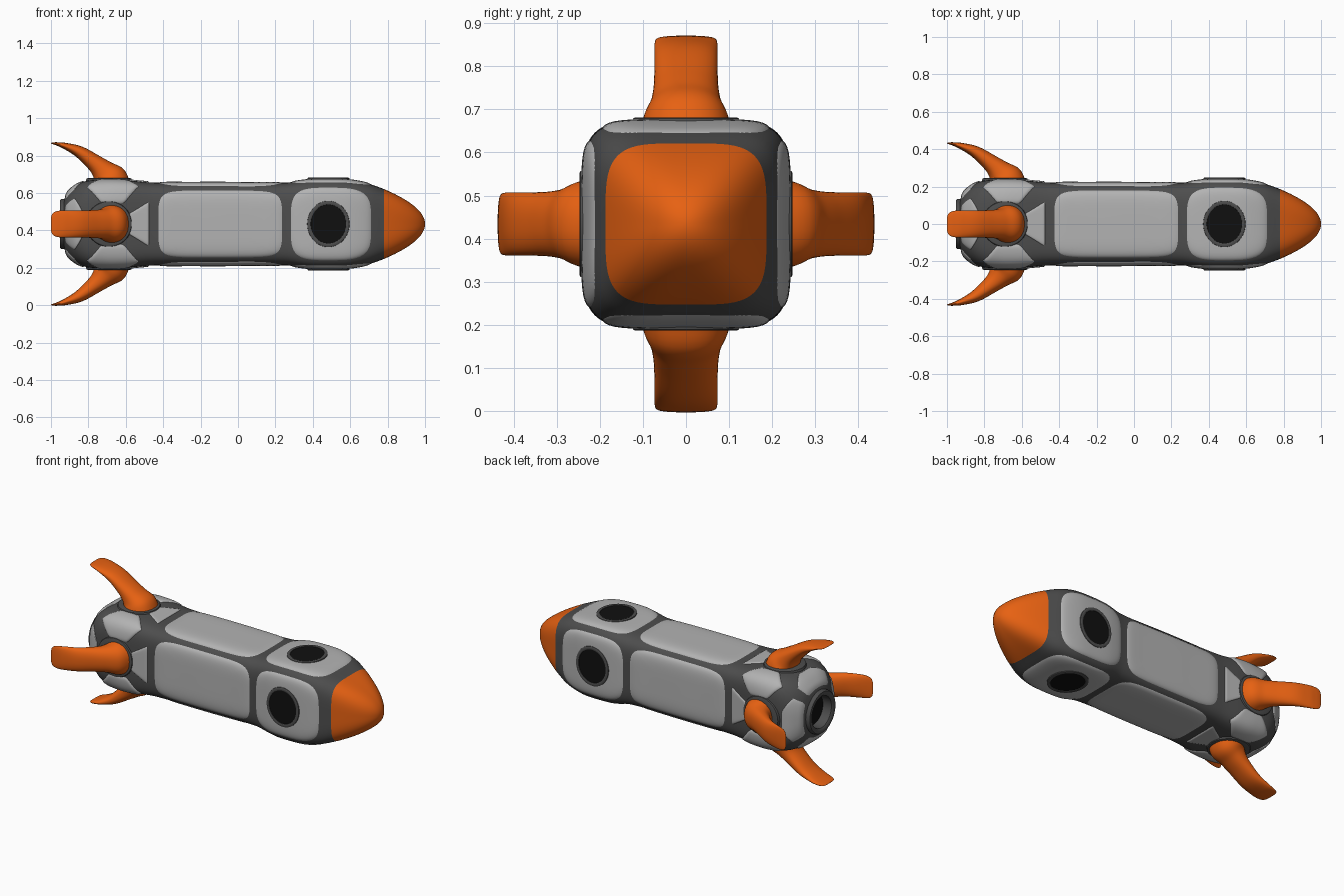
import bpy, bmesh, math
from mathutils import Matrix, Vector

if "Cube" in bpy.data.objects:
    bpy.data.objects.remove(bpy.data.objects["Cube"])

CZ = 0.434  # height of the rocket's long axis


def material(name, rgb):
    m = bpy.data.materials.new(name)
    m.diffuse_color = (*rgb, 1)
    m.use_nodes = True
    m.node_tree.nodes["Principled BSDF"].inputs["Base Color"].default_value = m.diffuse_color
    return m


ORANGE = material("orange", (0.8, 0.12, 0.006))
LIGHT = material("light_grey", (0.45, 0.45, 0.45))
DARK = material("dark_grey", (0.075, 0.075, 0.075))
BLACK = material("black", (0.005, 0.005, 0.005))


def interp(keys, x):
    """Smooth curve through rows of (x, value, value...)."""
    i = 0
    while i < len(keys) - 2 and x > keys[i + 1][0]:
        i += 1
    a, b = keys[i], keys[i + 1]
    p, q = keys[max(i - 1, 0)], keys[min(i + 2, len(keys) - 1)]
    d = b[0] - a[0]
    u = (x - a[0]) / d
    out = []
    for j in range(1, len(a)):
        ma = (b[j] - p[j]) / (b[0] - p[0]) * d
        mb = (q[j] - a[j]) / (q[0] - a[0]) * d
        out.append((2*u**3 - 3*u*u + 1) * a[j] + (u**3 - 2*u*u + u) * ma
                   + (3*u*u - 2*u**3) * b[j] + (u**3 - u*u) * mb)
    return out


def grid_object(name, rows, mat, closed=False, cap=False):
    """Skin rows of points; closed joins each row into a ring."""
    bm = bmesh.new()
    vs = [[bm.verts.new(p) for p in r] for r in rows]
    n = len(rows[0])
    for r0, r1 in zip(vs, vs[1:]):
        for j in range(n if closed else n - 1):
            k = (j + 1) % n
            bm.faces.new((r0[j], r0[k], r1[k], r1[j]))
    if cap:
        bm.faces.new(vs[0])
        bm.faces.new(vs[-1])
    bmesh.ops.remove_doubles(bm, verts=bm.verts, dist=1e-5)
    bmesh.ops.recalc_face_normals(bm, faces=bm.faces)
    # face away from the long axis
    out = 0
    for f in bm.faces:
        c = f.calc_center_median()
        out += f.calc_area() * f.normal.dot(Vector((0, c.y, c.z - CZ)))
    if out < 0:
        bmesh.ops.reverse_faces(bm, faces=bm.faces)
    me = bpy.data.meshes.new(name)
    bm.to_mesh(me)
    bm.free()
    me.materials.append(mat)
    ob = bpy.data.objects.new(name, me)
    bpy.context.collection.objects.link(ob)
    return ob


# Hull: x, half size, squareness of the section
HULL = [(-0.935, 0.11, 2.1), (-0.925, 0.15, 2.3), (-0.9, 0.183, 2.8), (-0.86, 0.212, 3.4),
        (-0.8, 0.232, 4.2), (-0.7, 0.238, 4.8), (-0.6, 0.234, 5.2), (-0.45, 0.222, 5.2),
        (-0.1, 0.220, 5.2), (0.25, 0.221, 5.2), (0.38, 0.235, 5.8), (0.5, 0.237, 6),
        (0.6, 0.233, 5.8), (0.7, 0.215, 5), (0.78, 0.187, 4.2)]


def hull(x, ang, off=0.0):
    """Point on the rounded square hull at station x and angle (radians)."""
    if x > 0.78:
        u = max(0, (1 - x) / 0.22)
        h, n = 0.187 * math.sqrt(u), 2.2 + 2.0 * u
    else:
        h, n = interp(HULL, x)
    c, s = math.cos(ang), math.sin(ang)
    r = (h + off) / (abs(c)**n + abs(s)**n)**(1 / n)
    return Vector((x, r * c, CZ + r * s))


def loft(name, xs, mat):
    ring = [2 * math.pi * i / 160 for i in range(160)]
    return grid_object(name, [[hull(x, a) for a in ring] for x in xs], mat, closed=True)


def panel(name, side, shape, power=5, off=0.006, res=28):
    """Raised softly rounded panel; shape maps (s, t) in -1..1 to (x, degrees)."""
    rows = []
    for i in range(res + 1):
        row = []
        for j in range(res + 1):
            # denser samples near the rim
            s = math.sin((i / res - 0.5) * math.pi)
            t = math.sin((j / res - 0.5) * math.pi)
            p = max(abs(s), abs(t))
            if p > 0:
                k = p / (abs(s)**power + abs(t)**power)**(1 / power)
                s, t = s * k, t * k
            x, deg = shape(s, t)
            row.append(hull(x, math.radians(deg + side * 90), off * (1 - 1.2 * p**16)))
        rows.append(row)
    return grid_object(name, rows, LIGHT)


def lathe(name, profile, mat, place, sx=1.0, seg=64):
    """Spin (radius, height) around local +y, then place it."""
    rows = []
    for r, h in profile:
        rows.append([place @ Vector((r * sx * math.cos(a), h, r * math.sin(a)))
                     for a in (2 * math.pi * i / seg for i in range(seg))])
    return grid_object(name, rows, mat, closed=True)


# Hull and nose cone
loft("hull", [-0.935 + 1.715 * i / 120 for i in range(121)], DARK)
loft("nose_cone", [0.78 + 0.22 * math.sin(i / 24 * math.pi / 2) for i in range(25)], ORANGE)

# Fin: step, x, distance from axis, half thickness, half width
FIN = [(0, -0.685, 0.215, 0.108, 0.108), (1, -0.692, 0.245, 0.096, 0.098),
       (2, -0.714, 0.275, 0.070, 0.083), (3, -0.757, 0.318, 0.049, 0.075),
       (4, -0.842, 0.382, 0.033, 0.073), (5, -0.915, 0.414, 0.019, 0.073),
       (6, -0.962, 0.427, 0.010, 0.070), (7, -0.990, 0.4315, 0.005, 0.058),
       (8, -1.0, 0.433, 0.001, 0.035)]


def fin(name, rot):
    rows = []
    for i in range(49):
        k = i / 6
        x, r, th, w = interp(FIN, k)
        x0, r0 = interp(FIN, max(k - 0.1, 0))[:2]
        x1, r1 = interp(FIN, min(k + 0.1, 8))[:2]
        d = Vector((r1 - r0, x0 - x1)).normalized()  # across the spine
        row = []
        for j in range(40):
            a = 2 * math.pi * j / 40
            c, s = math.cos(a), math.sin(a)
            q = (abs(c)**2.3 + abs(s)**2.3)**(-1 / 2.3)
            row.append(rot @ Vector((x + d.x * th * q * c, r + d.y * th * q * c, w * q * s)))
        rows.append(row)
    return grid_object(name, rows, ORANGE, closed=True, cap=True)


# Everything that repeats on the four sides
for side, label in enumerate(("back", "top", "front", "bottom")):
    turn = Matrix.Translation((0, 0, CZ)) @ Matrix.Rotation(side * math.pi / 2, 4, 'X')
    # hull panels
    panel(label + "_mid_panel", side, lambda s, t: (-0.095 + 0.335 * s, 42 * t), 6)
    panel(label + "_window_panel", side, lambda s, t: (0.497 + 0.217 * s, 41.5 * t), 5)
    panel(label + "_fin_front_panel", side,
          lambda s, t: (-0.53 + 0.055 * s, t * (21 + 8 * s)), 14)
    panel(label + "_corner_panel", side,
          lambda s, t: (-0.67 + s * (0.14 - 0.08 * abs(t)), 45 + 20 * t), 12)
    panel(label + "_tail_panel", side,
          lambda s, t: (-0.874 + 0.05 * s, t * (37 - 23 * max(0, s))), 12)
    # porthole rim and glass
    at_window = turn @ Matrix.Translation((0.483, 0, 0))
    lathe(label + "_porthole_rim", [(0.102, 0.238), (0.104, 0.246), (0.108, 0.2475),
          (0.118, 0.2475), (0.123, 0.245), (0.127, 0.228)], DARK, at_window, 0.91)
    lathe(label + "_porthole_glass", [(0, 0.2435), (0.104, 0.2435)], BLACK, at_window, 0.91)
    # fin and its collar
    at_fin = turn @ Matrix.Translation((-0.69, 0, 0))
    lathe(label + "_fin_collar", [(0.07, 0.246), (0.112, 0.246), (0.12, 0.243),
          (0.127, 0.222)], DARK, at_fin)
    fin(label + "_fin", turn)

# Engine nozzle at the tail
tail = Matrix.Translation((0, 0, CZ)) @ Matrix.Rotation(math.pi / 2, 4, 'Z')
lathe("nozzle", [(0.134, 0.915), (0.133, 0.945), (0.127, 0.953), (0.108, 0.953),
      (0.098, 0.945), (0.092, 0.87)], DARK, tail)
lathe("nozzle_throat", [(0.092, 0.89), (0, 0.89)], BLACK, tail)

# Smooth shading with crisp rims
bpy.ops.object.select_all(action='SELECT')
bpy.context.view_layer.objects.active = bpy.data.objects["hull"]
bpy.ops.object.shade_smooth_by_angle(angle=math.radians(40))
